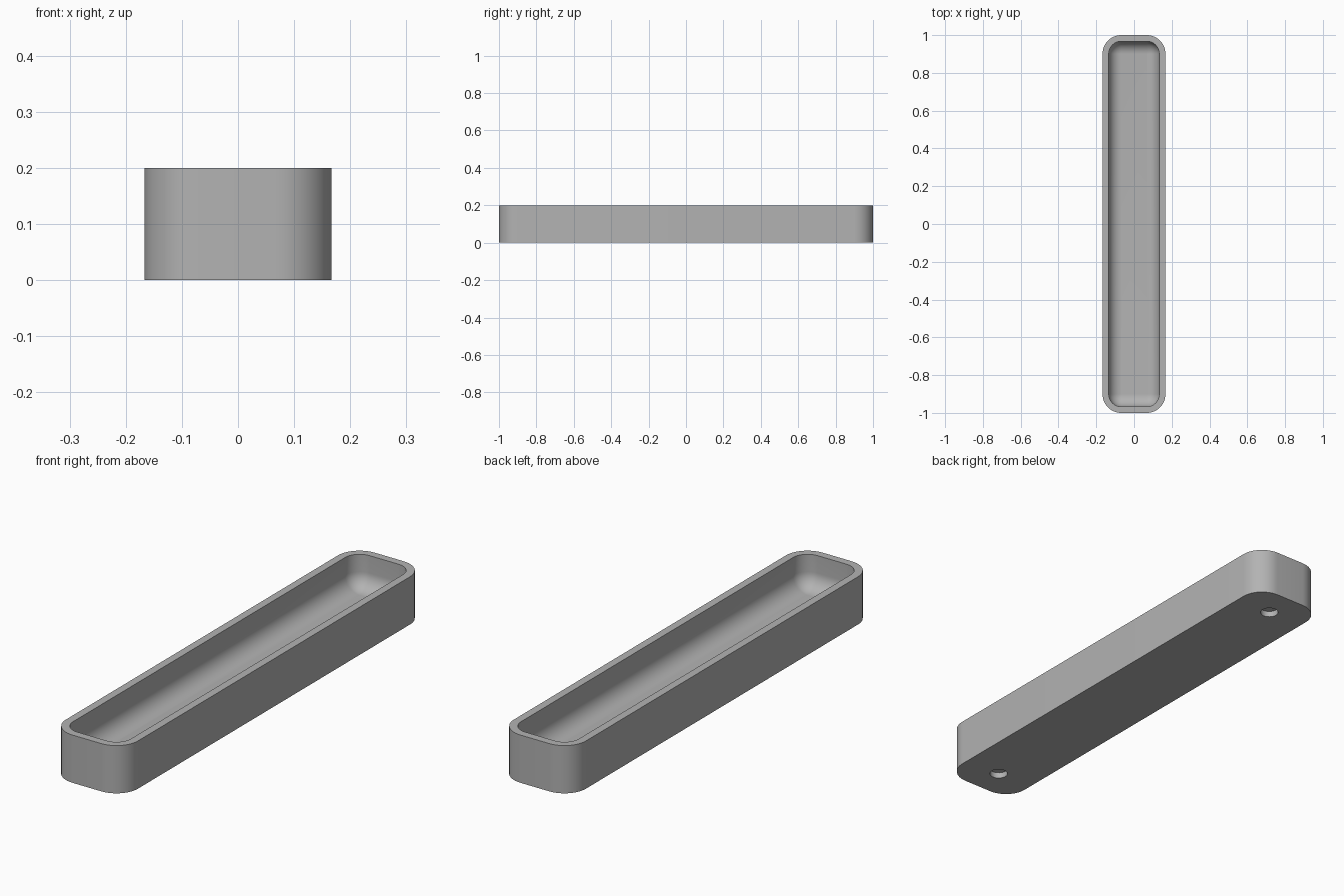
import bpy, bmesh, math

cube = bpy.data.objects.get("Cube")
if cube:
    bpy.data.objects.remove(cube, do_unlink=True)

HALF_X, HALF_Y, HEIGHT = 0.167, 1.0, 0.2
WALL, FLOOR, RADIUS = 0.033, 0.06, 0.1
FILLET = RADIUS - WALL
STEPS = 12

grey = bpy.data.materials.new("light grey")
grey.use_nodes = True
colour = (0.45, 0.45, 0.45, 1)
grey.diffuse_color = colour
grey.node_tree.nodes["Principled BSDF"].inputs["Base Color"].default_value = colour


def rounded_ring(bm, inset, z):
    """Loop of vertices around a rounded rectangle, inset from the outside."""
    r = max(RADIUS - inset, 0.001)
    cx, cy = HALF_X - RADIUS, HALF_Y - RADIUS
    ring = []
    for q, (sx, sy) in enumerate([(1, 1), (-1, 1), (-1, -1), (1, -1)]):
        for i in range(STEPS + 1):
            a = math.pi / 2 * (q + i / STEPS)
            ring.append(bm.verts.new((sx * cx + r * math.cos(a),
                                      sy * cy + r * math.sin(a), z)))
    return ring


# Profile of the tray: outer wall, flat rim, inner wall and rounded floor edge
profile = [(0, 0), (0, HEIGHT), (WALL, HEIGHT)]
for i in range(STEPS + 1):
    a = math.pi / 2 * i / STEPS
    profile.append((WALL + FILLET * (1 - math.cos(a)),
                    FLOOR + FILLET * (1 - math.sin(a))))

bm = bmesh.new()
rings = [rounded_ring(bm, inset, z) for inset, z in profile]
for low, high in zip(rings, rings[1:]):
    for i in range(len(low)):
        j = (i + 1) % len(low)
        bm.faces.new((low[i], low[j], high[j], high[i]))
bm.faces.new(rings[0][::-1])
bm.faces.new(rings[-1])
bmesh.ops.recalc_face_normals(bm, faces=bm.faces)
mesh = bpy.data.meshes.new("tray")
bm.to_mesh(mesh)
bm.free()
tray = bpy.data.objects.new("tray", mesh)
bpy.context.collection.objects.link(tray)
mesh.materials.append(grey)

# Blind round sockets in the underside, one near each end
SOCKET_DEPTH = 0.025
for name, side in (("front", -1), ("back", 1)):
    bpy.ops.mesh.primitive_cylinder_add(vertices=32, radius=0.036, depth=2 * SOCKET_DEPTH,
                                        location=(0, side * 0.867, 0))
    cutter = bpy.context.object
    cutter.name = name + "_socket_cutter"
    cutter.data.materials.append(grey)
    cutter.hide_render = True
    cutter.hide_set(True)
    cut = tray.modifiers.new(name + "_socket", "BOOLEAN")
    cut.operation = "DIFFERENCE"
    cut.object = cutter
    cut.solver = "EXACT"

# Bake the cuts, then shade smoothly with sharp rims
bpy.ops.object.select_all(action="DESELECT")
tray.select_set(True)
bpy.context.view_layer.objects.active = tray
for modifier in list(tray.modifiers):
    bpy.ops.object.modifier_apply(modifier=modifier.name)
for name in ("front", "back"):
    bpy.data.objects.remove(bpy.data.objects[name + "_socket_cutter"], do_unlink=True)
bpy.ops.object.shade_smooth_by_angle(angle=math.radians(35))
